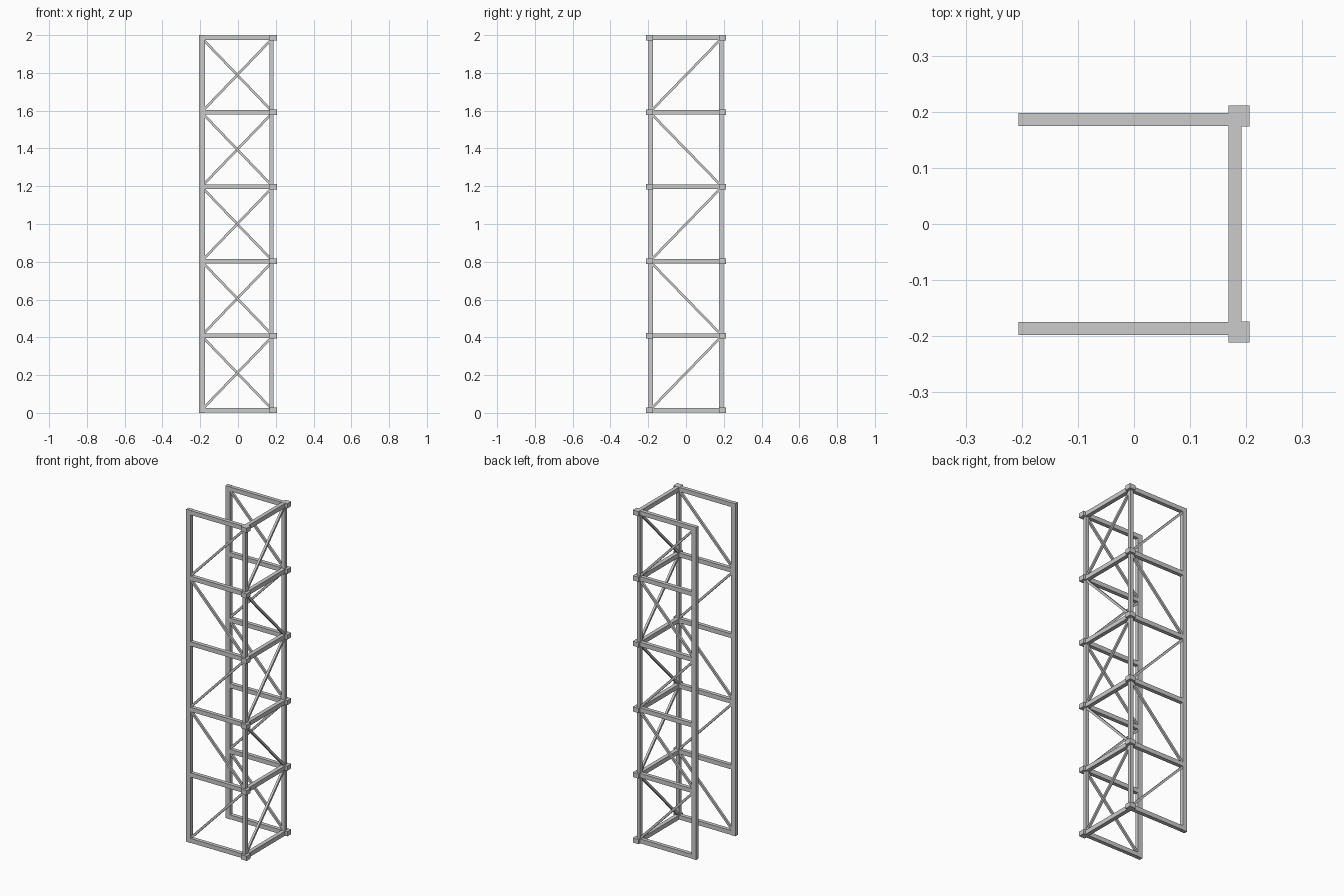
import bpy
from mathutils import Vector

if "Cube" in bpy.data.objects:
    bpy.data.objects.remove(bpy.data.objects["Cube"])

BAYS = 5
STEP = 0.3944
Z0 = 0.014


def box(name, x0, x1, y0, y1, z0, z1):
    bpy.ops.mesh.primitive_cube_add(size=1, location=((x0 + x1) / 2, (y0 + y1) / 2, (z0 + z1) / 2))
    o = bpy.context.object
    o.name = name
    o.scale = (x1 - x0, y1 - y0, z1 - z0)
    return o


def brace(name, a, b, t=0.013):
    a, b = Vector(a), Vector(b)
    d = b - a
    bpy.ops.mesh.primitive_cube_add(size=1, location=(a + b) / 2)
    o = bpy.context.object
    o.name = name
    o.rotation_euler = d.to_track_quat('Z', 'Y').to_euler()
    o.scale = (t, t, d.length)


for s, side in ((-1, "front"), (1, "back")):
    ya, yb = sorted((s * 0.175, s * 0.198))
    # upright posts
    box(side + "_open_post", -0.206, -0.176, ya, yb, 0, 2)
    box(side + "_corner_post", 0.168, 0.189, ya, yb, 0.002, 1.998)
    for i in range(BAYS + 1):
        z = Z0 + i * STEP
        # horizontal rails and corner joint blocks
        box(side + "_rail", -0.18, 0.18, ya, yb, z - 0.013, z + 0.013)
        ba, bb = sorted((s * 0.174, s * 0.2115))
        box(side + "_joint_block", 0.168, 0.206, ba, bb, z - 0.014, z + 0.014)
    # diagonal braces, alternating and mirrored between the two frames
    for i in range(BAYS):
        lo, hi = Z0 + i * STEP + 0.012, Z0 + (i + 1) * STEP - 0.012
        if (i % 2 == 0) != (s < 0):
            lo, hi = hi, lo
        brace(side + "_brace", (-0.182, s * 0.187, lo), (0.174, s * 0.187, hi))

# right side frame: cross rails and braces
for i in range(BAYS + 1):
    z = Z0 + i * STEP
    box("side_rail", 0.168, 0.192, -0.18, 0.18, z - 0.013, z + 0.013)
for i in range(BAYS):
    lo, hi = Z0 + i * STEP + 0.012, Z0 + (i + 1) * STEP - 0.012
    if i % 2:
        lo, hi = hi, lo
    brace("side_brace", (0.179, -0.18, lo), (0.179, 0.18, hi))
